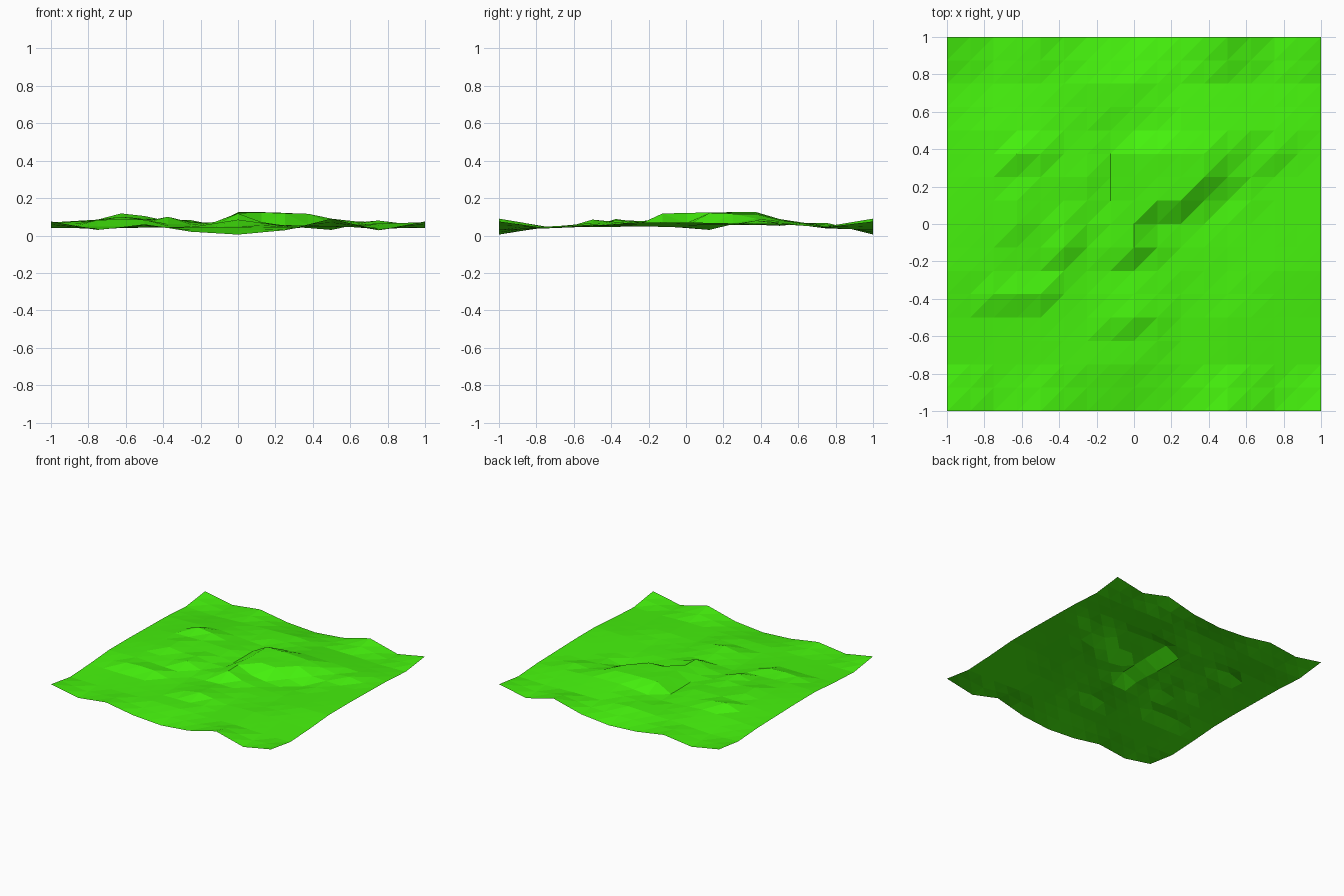
import bpy, bmesh

if "Cube" in bpy.data.objects:
    bpy.data.objects.remove(bpy.data.objects["Cube"])

N = 16  # cells per side

# coarse heights (thousandths), rows y=-1..0.75, columns x=-1..0.75; the tile repeats
COARSE = [
    [75, 30, 60, 20, 5, 28, 90, 28],
    [40, 38, 42, 45, 45, 42, 48, 40],
    [52, 48, 50, 45, 85, 50, 58, 52],
    [70, 78, 65, 48, 60, 56, 48, 65],
    [70, 85, 85, 70, 120, 50, 45, 60],
    [65, 85, 90, 82, 125, 120, 66, 55],
    [60, 72, 78, 60, 65, 88, 82, 70],
    [45, 38, 50, 58, 68, 50, 48, 40],
]

# local crests and hollows: row -> {column: height}
DETAIL = {
    3: {7: 46, 8: 48},
    5: {2: 82, 3: 88, 4: 84},
    6: {5: 62},
    7: {5: 100, 7: 72, 8: 118, 9: 72},
    8: {3: 100, 5: 92, 7: 68, 9: 66, 11: 40, 12: 42},
    9: {3: 100, 7: 58, 9: 124, 10: 119, 11: 58, 12: 30},
    10: {7: 56, 11: 116},
    11: {3: 118, 4: 104, 7: 57, 8: 125, 9: 125, 10: 121, 11: 115, 12: 90, 14: 80},
    12: {7: 52},
}


def height(i, j):
    """Tileable bilinear height with local detail."""
    if i in DETAIL.get(j, {}):
        return DETAIL[j][i] / 1000
    a, b = i // 2, j // 2
    fx, fy = (i % 2) / 2, (j % 2) / 2
    c = lambda p, q: COARSE[q % 8][p % 8]
    low = c(a, b) * (1 - fx) + c(a + 1, b) * fx
    high = c(a, b + 1) * (1 - fx) + c(a + 1, b + 1) * fx
    return (low * (1 - fy) + high * fy) / 1000


# terrain sheet, each cell split along its rising diagonal
bm = bmesh.new()
v = [[bm.verts.new((2 * i / N - 1, 2 * j / N - 1, height(i, j)))
      for i in range(N + 1)] for j in range(N + 1)]
for j in range(N):
    for i in range(N):
        bm.faces.new((v[j][i], v[j][i + 1], v[j + 1][i + 1]))
        bm.faces.new((v[j][i], v[j + 1][i + 1], v[j + 1][i]))
mesh = bpy.data.meshes.new("grass_terrain")
bm.to_mesh(mesh)
bm.free()
terrain = bpy.data.objects.new("grass_terrain", mesh)
bpy.context.collection.objects.link(terrain)

# grass colour
grass = bpy.data.materials.new("grass")
grass.diffuse_color = (0.06, 0.89, 0.004, 1)
grass.use_nodes = True
grass.node_tree.nodes["Principled BSDF"].inputs["Base Color"].default_value = grass.diffuse_color
mesh.materials.append(grass)
